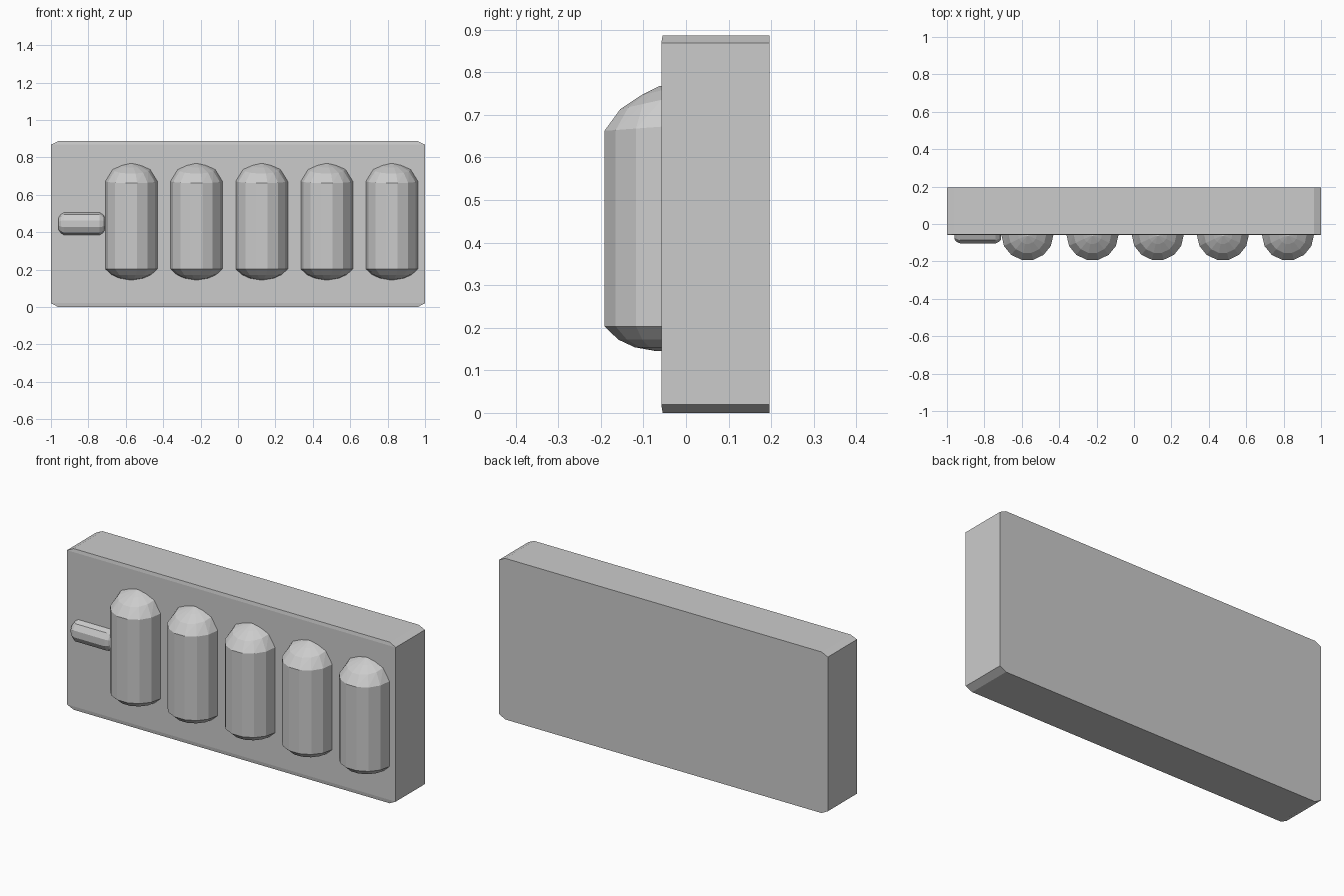
import bpy, bmesh
from math import sin, cos, pi, radians

if "Cube" in bpy.data.objects:
    bpy.data.objects.remove(bpy.data.objects["Cube"])

FRONT = -0.058  # y of the plate's front face


def add_object(name, bm):
    bmesh.ops.recalc_face_normals(bm, faces=bm.faces)
    mesh = bpy.data.meshes.new(name)
    bm.to_mesh(mesh)
    bm.free()
    ob = bpy.data.objects.new(name, mesh)
    bpy.context.collection.objects.link(ob)
    return ob


def hull_object(name, points):
    bm = bmesh.new()
    for p in points:
        bm.verts.new(p)
    res = bmesh.ops.convex_hull(bm, input=bm.verts)
    loose = {e for e in res["geom_interior"] + res["geom_unused"]
             if isinstance(e, bmesh.types.BMVert)}
    bmesh.ops.delete(bm, geom=list(loose), context='VERTS')
    bmesh.ops.dissolve_limit(bm, angle_limit=radians(1), verts=bm.verts, edges=bm.edges)
    return add_object(name, bm)


def half_capsule(rings, depth, sides, base_y):
    """Points (across, y, along) of a faceted capsule cut flat at its back."""
    pts = []
    for along, width, front_shift in rings:
        for i in range(sides + 1):
            a = pi * i / sides
            pts.append((width * cos(a), base_y - depth * width * sin(a),
                        along + front_shift * sin(a)))
        # short skirt sunk into the plate
        pts += [(s * width, base_y + 0.02, along) for s in (-1, 1)]
    return pts


# Backing plate: long block with clipped corners, slightly sloped front strips
plate = []
for sx in (-1, 1):
    for z, x, y in ((0, 0.962, FRONT + 0.003), (0.02, 1, FRONT),
                    (0.868, 1, FRONT), (0.886, 0.962, FRONT + 0.003)):
        plate += [(sx * x, y, z), (sx * x, 0.196, z)]
hull_object("backing_plate", plate)

# Five upright pods: (height, half width, height change towards the front)
pod_rings = [
    (0.145, 0.012, 0), (0.154, 0.065, 0), (0.172, 0.105, 0), (0.203, 0.139, 0),
    (0.672, 0.139, -0.010), (0.735, 0.100, -0.022), (0.757, 0.050, -0.012),
    (0.767, 0.006, 0),
]
for n, cx in enumerate((-0.57, -0.222, 0.127, 0.475, 0.823)):
    pts = half_capsule(pod_rings, 0.985, 7, FRONT)
    hull_object(f"pod_{n + 1}", [(cx + x, y, z) for x, y, z in pts])

# Small sideways pod at the left end
latch_rings = [(-0.125, 0.032, 0), (-0.112, 0.050, 0), (-0.095, 0.060, 0),
               (0.095, 0.060, 0), (0.112, 0.050, 0), (0.125, 0.032, 0)]
pts = half_capsule(latch_rings, 0.80, 5, FRONT)
hull_object("side_pod", [(-0.835 + z, y, 0.445 + x) for x, y, z in pts])
